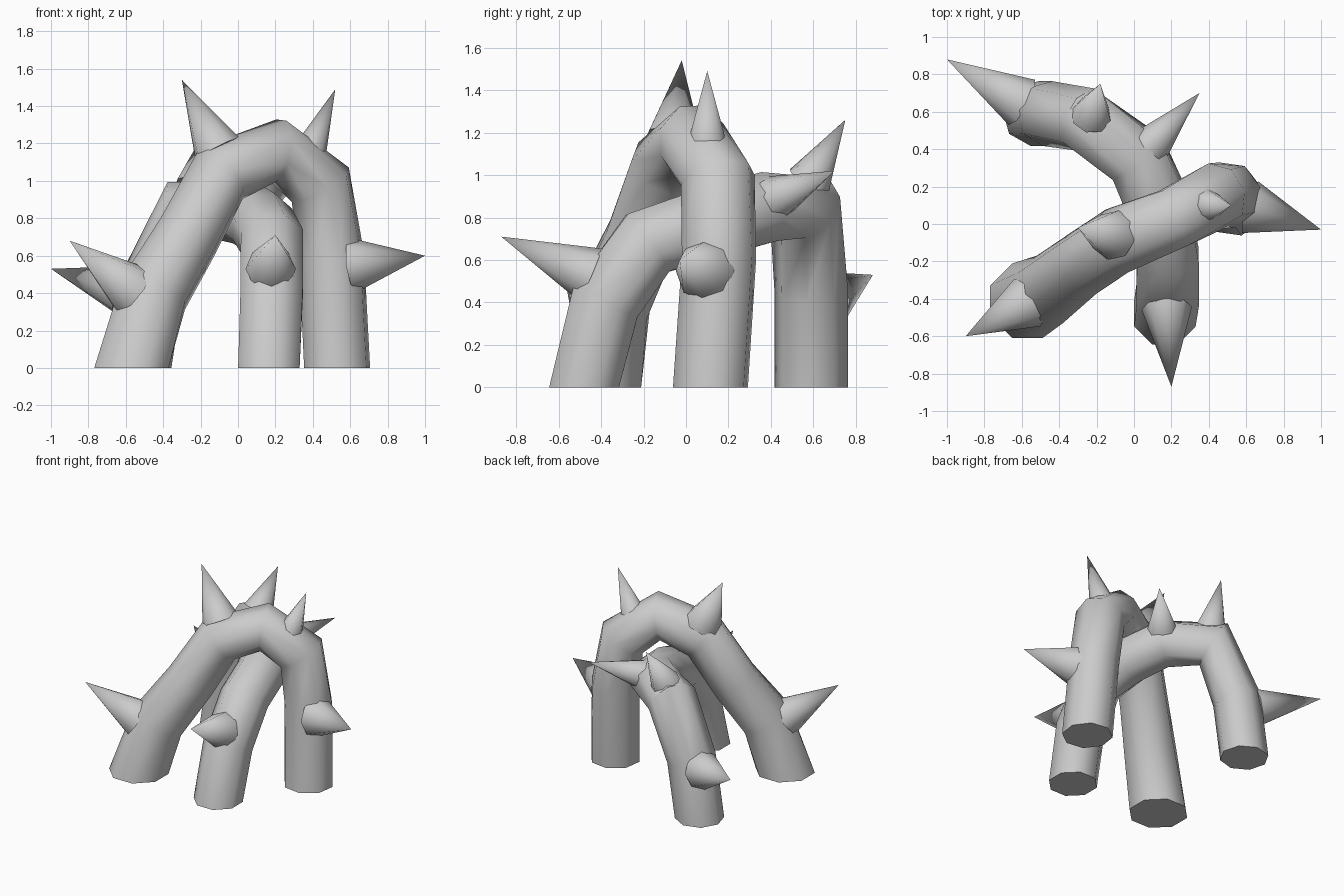
import bpy, bmesh, math
from mathutils import Vector

if "Cube" in bpy.data.objects:
    bpy.data.objects.remove(bpy.data.objects["Cube"])

SIDES = 8

def finish(bm, name):
    bmesh.ops.recalc_face_normals(bm, faces=bm.faces)
    me = bpy.data.meshes.new(name)
    bm.to_mesh(me)
    bm.free()
    ob = bpy.data.objects.new(name, me)
    bpy.context.collection.objects.link(ob)
    bpy.ops.object.select_all(action='DESELECT')
    ob.select_set(True)
    bpy.context.view_layer.objects.active = ob
    bpy.ops.object.shade_smooth_by_angle(angle=math.radians(50))
    return ob

def vine(name, path):
    """Eight-sided tube through (x, y, z, radius) points, with level feet."""
    pts = [Vector(p[:3]) for p in path]
    last = len(pts) - 1
    bm = bmesh.new()
    rings, side = [], Vector((1, 0, 0))
    for i, p in enumerate(pts):
        if i == 0:
            t = Vector((0, 0, 1))
        elif i == last:
            t = Vector((0, 0, -1))
        else:
            t = ((p - pts[i - 1]).normalized() + (pts[i + 1] - p).normalized()).normalized()
        side = (side - t * side.dot(t)).normalized()   # carry the frame along
        up = t.cross(side)
        ring = []
        for k in range(SIDES):
            a = 2 * math.pi * (k + 0.5) / SIDES
            ring.append(bm.verts.new(p + path[i][3] * (side * math.cos(a) + up * math.sin(a))))
        rings.append(ring)
    for a, b in zip(rings, rings[1:]):
        for k in range(SIDES):
            n = (k + 1) % SIDES
            bm.faces.new((a[k], a[n], b[n], b[k]))
    bm.faces.new(rings[0])
    bm.faces.new(rings[-1])
    return finish(bm, name)

def thorn(name, base, tip, r):
    """Cone from a base centre inside the vine to its tip."""
    base, tip = Vector(base), Vector(tip)
    d = tip - base
    rot = d.to_track_quat('Z', 'Y').to_matrix().to_4x4()
    rot.translation = (base + tip) / 2
    bm = bmesh.new()
    bmesh.ops.create_cone(bm, cap_ends=True, segments=SIDES, radius1=r, radius2=0,
                          depth=d.length, matrix=rot)
    bmesh.ops.remove_doubles(bm, verts=bm.verts, dist=0.0005)
    return finish(bm, name)

# Two crossing vine arches
vine("tall_vine_arch", [
    (-0.57, -0.41, 0, 0.215), (-0.45, -0.35, 0.40, 0.195), (-0.27, -0.21, 0.70, 0.18),
    (-0.09, -0.09, 1.04, 0.18), (0.21, 0.03, 1.165, 0.175), (0.44, 0.15, 0.98, 0.18),
    (0.50, 0.155, 0.60, 0.18), (0.53, 0.115, 0, 0.182)])
vine("low_vine_arch", [
    (0.165, -0.48, 0, 0.178), (0.18, -0.38, 0.40, 0.18), (0.18, -0.18, 0.68, 0.18),
    (0.13, 0.10, 0.77, 0.18), (0.02, 0.35, 0.84, 0.18), (-0.27, 0.56, 0.85, 0.18),
    (-0.46, 0.59, 0.45, 0.175), (-0.53, 0.59, 0, 0.175)])

# Thorns: base centre, tip, base radius
thorns = [
    ((-0.11, -0.06, 1.17), (-0.30, -0.02, 1.54), 0.135),
    ((0.37, 0.10, 1.12), (0.52, 0.10, 1.49), 0.10),
    ((0.62, 0.09, 0.55), (1.00, -0.03, 0.60), 0.145),
    ((-0.57, -0.42, 0.42), (-0.90, -0.60, 0.68), 0.145),
    ((0.175, -0.45, 0.53), (0.20, -0.87, 0.71), 0.135),
    ((-0.60, 0.65, 0.41), (-1.00, 0.88, 0.53), 0.14),
    ((-0.23, 0.58, 0.97), (-0.18, 0.75, 1.26), 0.11),
    ((0.09, 0.42, 0.89), (0.35, 0.70, 1.02), 0.11),
]
for i, (base, tip, r) in enumerate(thorns, 1):
    thorn(f"thorn_{i}", base, tip, r)
